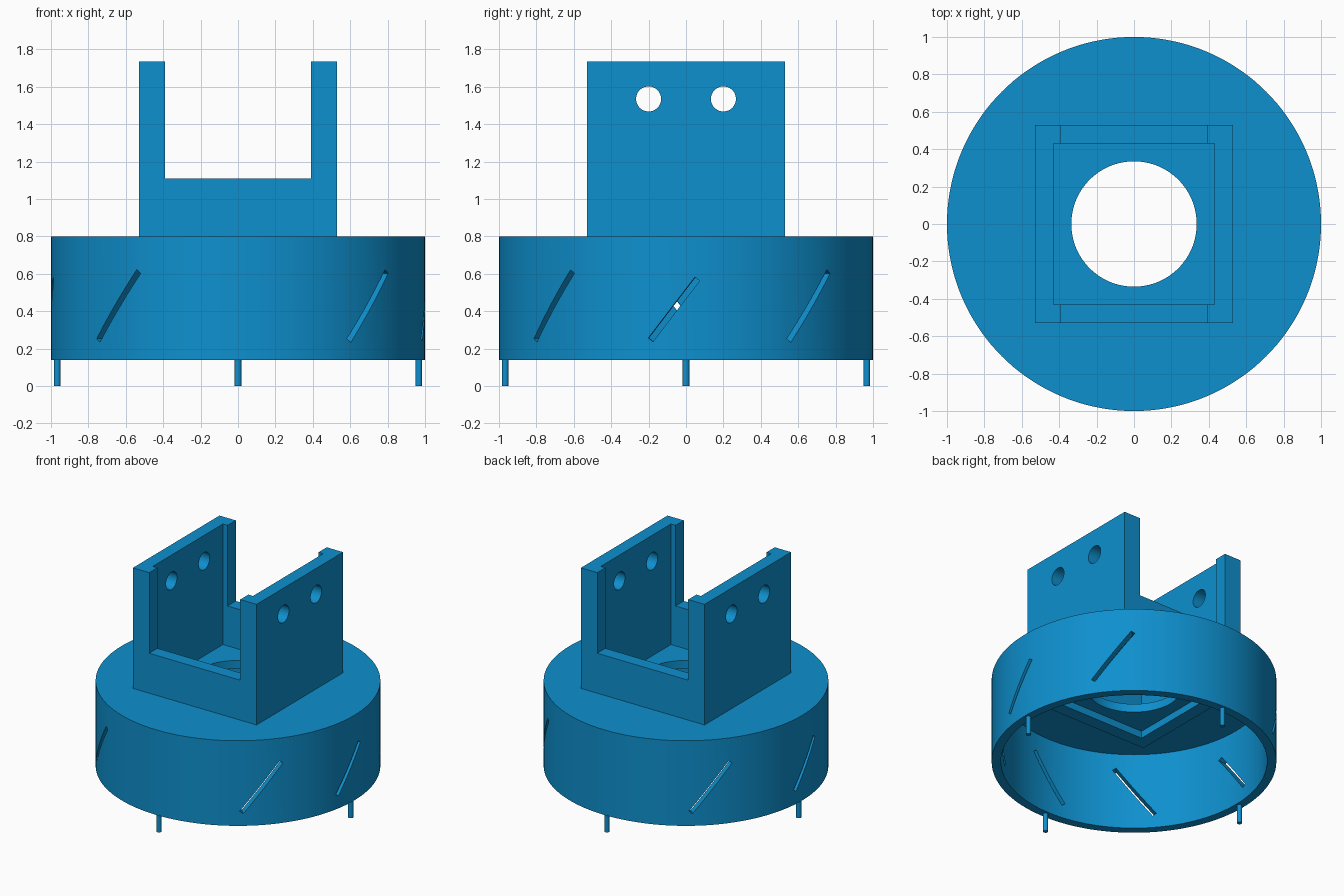
import bpy, bmesh, math
from mathutils import Matrix, Vector

if "Cube" in bpy.data.objects:
    bpy.data.objects.remove(bpy.data.objects["Cube"])

blue = bpy.data.materials.new("blue")
blue.diffuse_color = (0.0044, 0.28, 0.62, 1)
blue.use_nodes = True
blue.node_tree.nodes["Principled BSDF"].inputs["Base Color"].default_value = blue.diffuse_color


def add_object(name, bm):
    bmesh.ops.recalc_face_normals(bm, faces=bm.faces)
    mesh = bpy.data.meshes.new(name)
    bm.to_mesh(mesh)
    bm.free()
    mesh.materials.append(blue)
    obj = bpy.data.objects.new(name, mesh)
    bpy.context.collection.objects.link(obj)
    return obj


def activate(obj):
    bpy.ops.object.select_all(action='DESELECT')
    obj.select_set(True)
    bpy.context.view_layer.objects.active = obj


def lathe(name, profile, steps=144):
    """Closed (radius, z) profile turned about the z axis."""
    bm = bmesh.new()
    rings = []
    for i in range(steps):
        a = 2 * math.pi * i / steps
        rings.append([bm.verts.new((r * math.cos(a), r * math.sin(a), z)) for r, z in profile])
    n = len(profile)
    for i in range(steps):
        p, q = rings[i], rings[(i + 1) % steps]
        for j in range(n):
            k = (j + 1) % n
            bm.faces.new((p[j], q[j], q[k], p[k]))
    return add_object(name, bm)


def extrude(name, outline, z0, z1):
    """Plan outline raised from z0 to z1."""
    bm = bmesh.new()
    face = bm.faces.new([bm.verts.new((x, y, z0)) for x, y in outline])
    top = bmesh.ops.extrude_face_region(bm, geom=[face])
    verts = [v for v in top["geom"] if isinstance(v, bmesh.types.BMVert)]
    bmesh.ops.translate(bm, verts=verts, vec=(0, 0, z1 - z0))
    return add_object(name, bm)


def cylinder(bm, radius, length, matrix, segments):
    bmesh.ops.create_cone(bm, cap_ends=True, segments=segments, radius1=radius,
                          radius2=radius, depth=length, matrix=matrix)


def cut(obj, cutter):
    cutter.hide_render = True
    mod = obj.modifiers.new("cut", 'BOOLEAN')
    mod.operation = 'DIFFERENCE'
    mod.solver = 'EXACT'
    mod.object = cutter
    activate(obj)
    bpy.ops.object.modifier_apply(modifier=mod.name)
    bpy.data.objects.remove(cutter, do_unlink=True)


def smooth(obj):
    activate(obj)
    bpy.ops.object.shade_smooth_by_angle(angle=math.radians(30))


# Drum: open-bottomed shell with a central hole in its top plate
drum = lathe("drum", [(0.335, 0.735), (0.935, 0.735), (0.935, 0.14),
                      (1.0, 0.14), (1.0, 0.80), (0.335, 0.80)])

# Slanted slots: angle, length, middle height, outer reach (two stay blind)
slots = [(-3.7, 0.41, 0.41, 1.1), (41.5, 0.465, 0.428, 1.1),
         (90, 0.43, 0.42, 0.985), (135, 0.465, 0.428, 1.1),
         (182, 0.41, 0.41, 1.1), (229.8, 0.465, 0.428, 1.1),
         (270, 0.43, 0.42, 0.985), (-45.5, 0.465, 0.428, 1.1)]
bm = bmesh.new()
for angle, length, z, reach in slots:
    inner = 0.85
    m = (Matrix.Rotation(math.radians(angle), 4, 'Z')
         @ Matrix.Translation(((inner + reach) / 2, 0, z))
         @ Matrix.Rotation(math.radians(-37.5), 4, 'X')
         @ Matrix.Diagonal((reach - inner, 0.032, length, 1)))
    bmesh.ops.create_cube(bm, size=1, matrix=m)
cut(drum, add_object("slot_cutter", bm))
smooth(drum)

# Side walls: tall plates with a lip at each end and two round holes
for side, s in (("left", -1), ("right", 1)):
    outline = [(0.53, -0.53), (0.53, 0.53), (0.39, 0.53), (0.39, 0.43),
               (0.43, 0.43), (0.43, -0.43), (0.39, -0.43), (0.39, -0.53)]
    wall = extrude(side + "_wall", [(s * x, y) for x, y in outline], 0.68, 1.735)
    bm = bmesh.new()
    for y in (-0.2, 0.2):
        m = Matrix.Translation((s * 0.48, y, 1.535)) @ Matrix.Rotation(math.pi / 2, 4, 'Y')
        cylinder(bm, 0.067, 0.4, m, 48)
    cut(wall, add_object("hole_cutter", bm))
    smooth(wall)

# Low walls joining the side walls at front and back
for end, s in (("front", -1), ("back", 1)):
    extrude(end + "_sill", [(-0.39, s * 0.43), (0.39, s * 0.43),
                            (0.39, s * 0.53), (-0.39, s * 0.53)], 0.68, 1.11)

# Pegs under the rim
for i in range(4):
    a = i * math.pi / 2
    bm = bmesh.new()
    cylinder(bm, 0.018, 0.16, Matrix.Translation((0.967 * math.cos(a), 0.967 * math.sin(a), 0.08)), 24)
    smooth(add_object("peg_%d" % (i + 1), bm))
